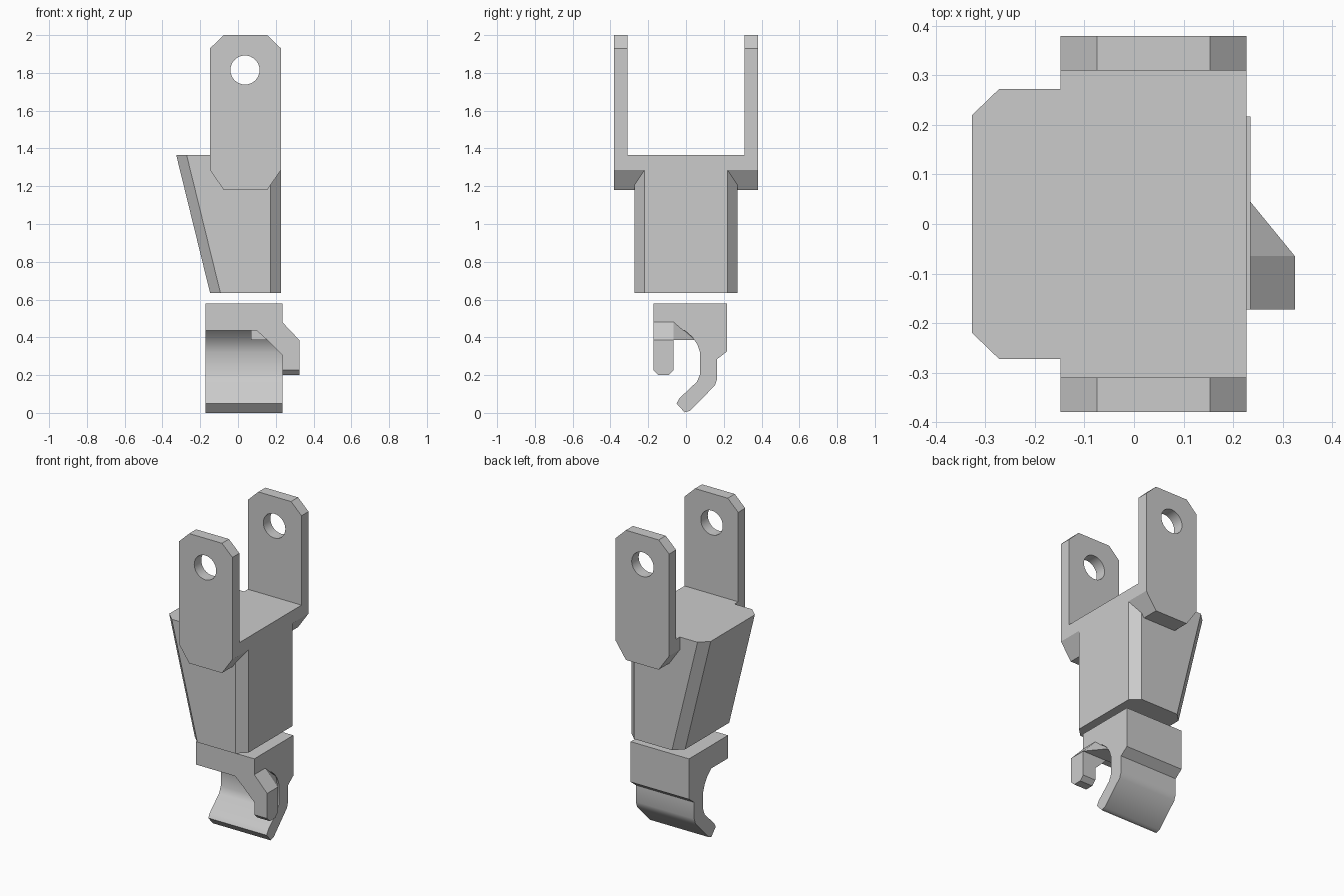
import bpy
import bmesh
import math
from mathutils import Vector

cube = bpy.data.objects.get("Cube")
if cube:
    bpy.data.objects.remove(cube, do_unlink=True)

grey = bpy.data.materials.new("light grey")
grey.use_nodes = True
grey.diffuse_color = (0.6, 0.6, 0.6, 1)
for node in grey.node_tree.nodes:
    if node.type == 'BSDF_PRINCIPLED':
        node.inputs["Base Color"].default_value = (0.6, 0.6, 0.6, 1)


def finish(name, bm):
    bmesh.ops.recalc_face_normals(bm, faces=bm.faces[:])
    mesh = bpy.data.meshes.new(name)
    bm.to_mesh(mesh)
    bm.free()
    mesh.materials.append(grey)
    ob = bpy.data.objects.new(name, mesh)
    bpy.context.collection.objects.link(ob)
    return ob


def prism(name, profile, axis, start, end):
    """Extrude a 2D profile along x (profile is y,z) or y (profile is x,z)."""
    bm = bmesh.new()
    place = (lambda p: (start, p[0], p[1])) if axis == 'x' else (lambda p: (p[0], start, p[1]))
    face = bm.faces.new([bm.verts.new(place(p)) for p in profile])
    out = bmesh.ops.extrude_face_region(bm, geom=[face])
    step = Vector((end - start, 0, 0)) if axis == 'x' else Vector((0, end - start, 0))
    moved = [v for v in out["geom"] if isinstance(v, bmesh.types.BMVert)]
    bmesh.ops.translate(bm, verts=moved, vec=step)
    return finish(name, bm)


def hull(name, points):
    bm = bmesh.new()
    for p in points:
        bm.verts.new(p)
    bmesh.ops.convex_hull(bm, input=bm.verts[:])
    bmesh.ops.dissolve_limit(bm, angle_limit=0.01, verts=bm.verts[:], edges=bm.edges[:])
    return finish(name, bm)


def select(ob):
    bpy.ops.object.select_all(action='DESELECT')
    ob.select_set(True)
    bpy.context.view_layer.objects.active = ob


def cut(ob, cutter):
    cutter.hide_render = True
    mod = ob.modifiers.new("cut", 'BOOLEAN')
    mod.operation = 'DIFFERENCE'
    mod.solver = 'EXACT'
    mod.object = cutter
    select(ob)
    bpy.ops.object.modifier_apply(modifier=mod.name)
    bpy.data.objects.remove(cutter, do_unlink=True)


def smooth(ob, degrees):
    select(ob)
    bpy.ops.object.shade_smooth_by_angle(angle=math.radians(degrees))


# Forearm: chamfered block whose -x side tapers towards the wrist
Y, YC, X, C = 0.273, 0.22, 0.227, 0.055
points = []
for z, left in ((0.635, -0.148), (1.365, -0.327)):
    for s in (1, -1):
        points += [(left, s * YC, z), (left + C, s * Y, z),
                   (X - C, s * Y, z), (X, s * YC, z)]
hull("forearm", points)

# Elbow fork: chamfered slab, hollowed to leave two lugs, drilled for the pin
L = -0.148
fork = prism("elbow_fork", [(L + 0.073, 2), (X - 0.073, 2), (X, 1.93), (X, 1.285),
                            (X - 0.073, 1.18), (L + 0.073, 1.18), (L, 1.285), (L, 1.93)],
             'y', -0.38, 0.38)
cut(fork, prism("fork_gap", [(-1, 1.365), (1, 1.365), (1, 2.2), (-1, 2.2)], 'y', -0.31, 0.31))
circle = [(0.037 + 0.077 * math.cos(i * math.tau / 32),
           1.815 + 0.077 * math.sin(i * math.tau / 32)) for i in range(32)]
cut(fork, prism("pin_hole", circle, 'y', -0.6, 0.6))
smooth(fork, 30)

# Palm with the curled fingers in one profile
hand = prism("palm_and_fingers", [
    (-0.173, 0.58), (0.217, 0.58), (0.217, 0.325), (0.165, 0.285), (0.165, 0.18),
    (0.153, 0.145), (0.02, 0.01), (-0.005, 0.005), (-0.005, 0), (-0.05, 0.05),
    (-0.035, 0.077), (0.058, 0.165), (0.075, 0.205), (0.075, 0.32), (0.06, 0.362),
    (0.035, 0.4), (-0.005, 0.435), (-0.173, 0.435)], 'x', -0.173, 0.235)
smooth(hand, 35)

# Thumb: bends outwards from the palm, then hangs down
prism("thumb", [(0.1, 0.48), (0.235, 0.48), (0.325, 0.385), (0.325, 0.2), (0.235, 0.2),
                (0.235, 0.305), (0.155, 0.385), (0.1, 0.435)], 'y', -0.173, -0.065)

# Thumb tip is bevelled at the lower corners
thumb = bpy.data.objects["thumb"]
bm = bmesh.new()
bm.from_mesh(thumb.data)
tips = [e for e in bm.edges if all(abs(v.co.z - 0.2) < 0.001 for v in e.verts)
        and abs(e.verts[0].co.y - e.verts[1].co.y) < 0.001]
bmesh.ops.bevel(bm, geom=tips, offset=0.027, segments=1, affect='EDGES')
bm.to_mesh(thumb.data)
bm.free()

# Web joining the thumb to the palm
hull("thumb_web", [(0.07, -0.065, 0.385), (0.07, 0.045, 0.385), (0.235, 0.045, 0.385),
                   (0.325, -0.065, 0.385), (0.235, -0.065, 0.48),
                   (0.07, -0.065, 0.46), (0.07, 0.045, 0.44)])
